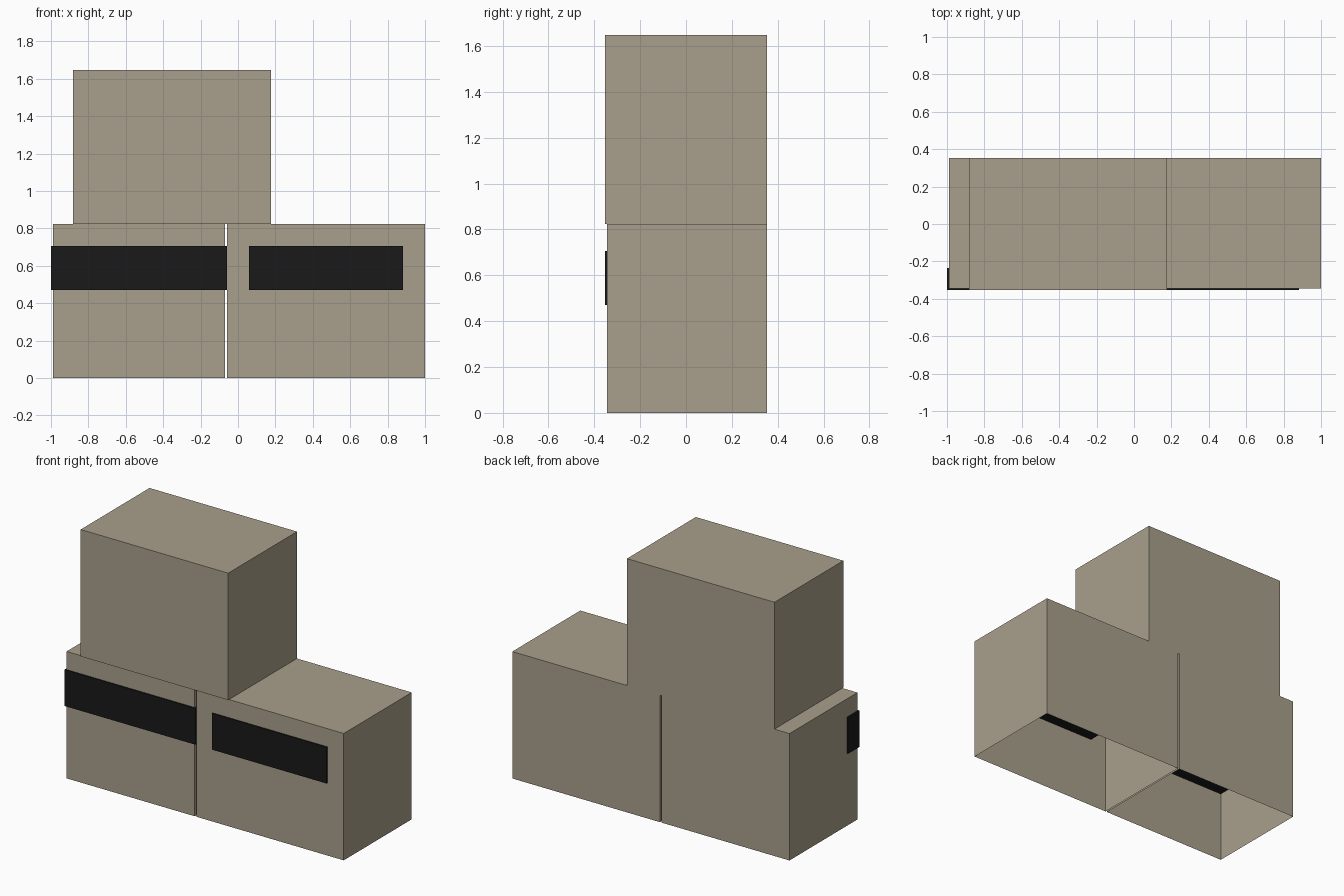
import bpy
import bmesh

if "Cube" in bpy.data.objects:
    bpy.data.objects.remove(bpy.data.objects["Cube"])

U = 1 / 17  # module of the design


def material(name, rgb):
    m = bpy.data.materials.new(name)
    m.diffuse_color = (*rgb, 1)
    m.use_nodes = True
    m.node_tree.nodes["Principled BSDF"].inputs["Base Color"].default_value = m.diffuse_color
    return m


tan = material("warm grey tan", (0.397, 0.352, 0.262))
black = material("matt black", (0.010, 0.010, 0.010))


def box(name, lo, hi, mat, open_bottom=False):
    """Axis-aligned box between two corners, optionally without its underside."""
    bm = bmesh.new()
    bmesh.ops.create_cube(bm, size=1)
    for v in bm.verts:
        v.co = [(a + b) / 2 + c * (b - a) for a, b, c in zip(lo, hi, v.co)]
    bm.normal_update()
    if open_bottom:
        under = [f for f in bm.faces if f.normal.z < -0.5]
        bmesh.ops.delete(bm, geom=under, context='FACES')
    mesh = bpy.data.meshes.new(name)
    bm.to_mesh(mesh)
    bm.free()
    mesh.materials.append(mat)
    ob = bpy.data.objects.new(name, mesh)
    bpy.context.collection.objects.link(ob)
    return ob


back, front, lower_front = 6 * U, -6 * U, -6 * U + 0.009

# Stacked hollow cartons, open underneath
box("lower_left_carton", (-0.99, lower_front, 0), (-0.07, back, 14 * U), tan, True)
box("lower_right_carton", (-U, lower_front, 0), (1, back, 14 * U), tan, True)
box("upper_carton", (-15 * U, front, 14 * U), (3 * U, back, 28 * U), tan, True)

# Dark bars set through the front walls
box("left_bar", (-1, front, 8 * U), (-U, front + 2 * U, 12 * U), black)
box("right_bar", (U, front, 8 * U), (15 * U, front + 2 * U, 12 * U), black)
